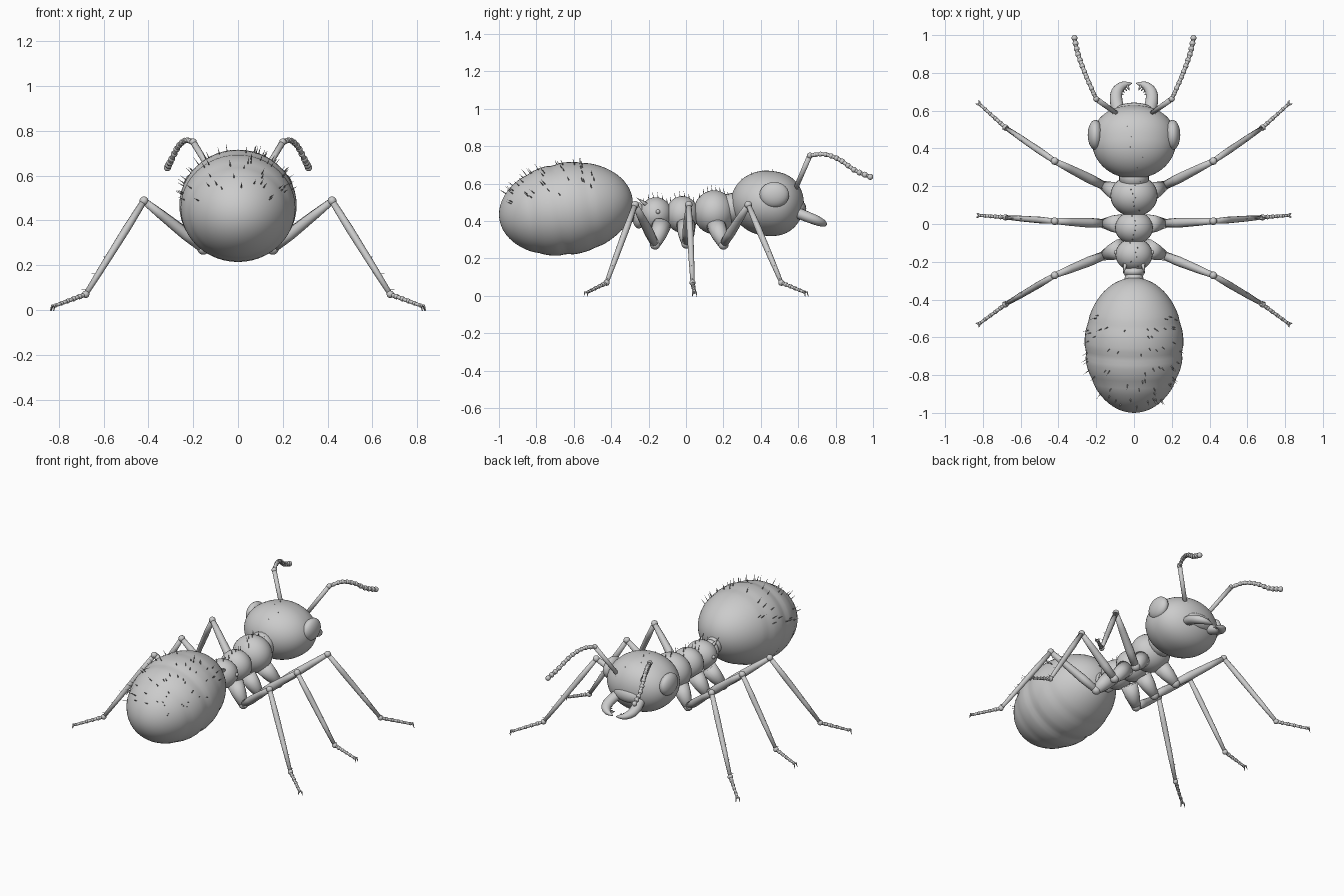
import bpy, bmesh, math, random
from mathutils import Vector, Matrix

if "Cube" in bpy.data.objects:
    bpy.data.objects.remove(bpy.data.objects["Cube"])

random.seed(4)
grey = bpy.data.materials.new("plain grey")
grey.diffuse_color = (0.6, 0.6, 0.6, 1)
grey.use_nodes = True
grey.node_tree.nodes["Principled BSDF"].inputs["Base Color"].default_value = grey.diffuse_color


def finish(bm, name):
    bmesh.ops.recalc_face_normals(bm, faces=bm.faces)
    me = bpy.data.meshes.new(name)
    bm.to_mesh(me)
    bm.free()
    for p in me.polygons:
        p.use_smooth = True
    me.materials.append(grey)
    ob = bpy.data.objects.new(name, me)
    bpy.context.collection.objects.link(ob)
    return ob


def ball(bm, c, r, tilt=0, seg=20):
    r = r if isinstance(r, tuple) else (r, r, r)
    m = Matrix.Translation(c) @ Matrix.Rotation(math.radians(tilt), 4, 'X') @ Matrix.Diagonal((*r, 1))
    bmesh.ops.create_uvsphere(bm, u_segments=seg, v_segments=max(6, seg // 2), radius=1, matrix=m)


def tube(bm, pts, radii, n=12, flat=1.0):
    """Round tapered tube through the points; flat scales its second axis."""
    pts = [Vector(p) for p in pts]
    rings = []
    for i, p in enumerate(pts):
        d = (pts[min(i + 1, len(pts) - 1)] - pts[max(i - 1, 0)]).normalized()
        ref = Vector((0, 0, 1)) if abs(d.z) < 0.95 else Vector((0, 1, 0))
        u = d.cross(ref).normalized()
        v = d.cross(u)
        rings.append([bm.verts.new(p + radii[i] * (math.cos(a) * u + flat * math.sin(a) * v))
                      for a in (2 * math.pi * k / n for k in range(n))])
    for a, b in zip(rings, rings[1:]):
        for k in range(n):
            bm.faces.new((a[k], a[(k + 1) % n], b[(k + 1) % n], b[k]))
    bm.faces.new(rings[0])
    bm.faces.new(rings[-1])


def lathe(name, c, half, tilt, prof, n=48, rows=48):
    """Egg shape along y; prof(t) gives the relative radius for t in -1..1."""
    bm = bmesh.new()
    m = Matrix.Translation(c) @ Matrix.Rotation(math.radians(tilt), 4, 'X')
    rings = []
    for i in range(1, rows):
        t = -math.cos(math.pi * i / rows)
        r = prof(t)
        rings.append([bm.verts.new(m @ Vector((half[0] * r * math.cos(a), half[1] * t, half[2] * r * math.sin(a))))
                      for a in (2 * math.pi * k / n for k in range(n))])
    for a, b in zip(rings, rings[1:]):
        for k in range(n):
            bm.faces.new((a[k], a[(k + 1) % n], b[(k + 1) % n], b[k]))
    for ring, t in ((rings[0], -1), (rings[-1], 1)):
        pole = bm.verts.new(m @ Vector((0, half[1] * t, 0)))
        for k in range(n):
            bm.faces.new((ring[k], ring[(k + 1) % n], pole))
    return finish(bm, name)


def path(pts, f):
    """Smooth point at fraction f along a list of points (Catmull-Rom)."""
    pts = [Vector(p) for p in pts]
    x = f * (len(pts) - 1)
    i = min(int(x), len(pts) - 2)
    t = x - i
    b, c = pts[i], pts[i + 1]
    a = pts[i - 1] if i else 2 * b - c
    d = pts[i + 2] if i + 2 < len(pts) else 2 * c - b
    return 0.5 * (2 * b + (c - a) * t + (2 * a - 5 * b + 4 * c - d) * t * t + (3 * b - a - 3 * c + d) * t ** 3)


# Gaster: large egg with shallow segment grooves
def gaster_profile(t):
    groove = sum(w * math.exp(-((t - g) / 0.07) ** 2) for g, w in ((-0.5, 0.02), (-0.1, 0.03), (0.35, 0.015)))
    return math.sqrt(1 - t * t) * (1.01 - groove)


GC, GH, GT = Vector((0, -0.642, 0.465)), (0.26, 0.36, 0.245), 9
lathe("gaster", GC, GH, GT, gaster_profile)

# Head: rounder at the back, blunt at the front
lathe("head", (0, 0.435, 0.495), (0.222, 0.195, 0.174), -6,
      lambda t: math.sqrt(1 - abs(t) ** (2.5 if t > 0 else 2)))
bm = bmesh.new()
ball(bm, (0, 0.6, 0.465), (0.1, 0.043, 0.05))
finish(bm, "clypeus")

# Thorax and waist
for name, c, r in (("pronotum", (0, 0.15, 0.447), (0.125, 0.11, 0.117)),
                   ("mesonotum", (0, -0.02, 0.435), (0.1, 0.088, 0.098)),
                   ("propodeum", (0, -0.162, 0.437), (0.098, 0.088, 0.09)),
                   ("petiole", (0, -0.253, 0.43), (0.058, 0.035, 0.07)),
                   ("postpetiole", (0, -0.29, 0.45), (0.05, 0.04, 0.055))):
    bm = bmesh.new()
    ball(bm, c, r, seg=32)
    finish(bm, name)
bm = bmesh.new()
tube(bm, [(0, 0.2, 0.46), (0, 0.3, 0.48)], [0.08, 0.08], 20)
finish(bm, "neck")

LEGS = {"front": [(0.07, 0.16, 0.38), (0.155, 0.2, 0.275), (0.42, 0.333, 0.487), (0.68, 0.51, 0.07), (0.815, 0.632, 0.02)],
        "middle": [(0.07, 0, 0.38), (0.155, 0.003, 0.28), (0.42, 0.015, 0.487), (0.68, 0.035, 0.07), (0.815, 0.045, 0.02)],
        "hind": [(0.07, -0.13, 0.38), (0.155, -0.165, 0.275), (0.42, -0.272, 0.487), (0.68, -0.425, 0.07), (0.815, -0.525, 0.02)]}
SCAPE = [(0.085, 0.58, 0.56), (0.2, 0.662, 0.75)]
FLAGELLUM = [(0.2, 0.662, 0.75), (0.235, 0.74, 0.757), (0.268, 0.82, 0.728), (0.298, 0.905, 0.67), (0.315, 0.985, 0.636)]
JAW = [(0.075, 0.58, 0.45), (0.094, 0.65, 0.422), (0.09, 0.7, 0.402), (0.06, 0.733, 0.387), (0.012, 0.745, 0.378)]

for s, side in ((1, "right"), (-1, "left")):
    def M(p):
        return Vector((s * p[0], p[1], p[2]))

    # Eye
    bm = bmesh.new()
    ball(bm, M((0.205, 0.472, 0.54)), (0.04, 0.079, 0.069), seg=28)
    finish(bm, side + "_eye")

    # Mandible with teeth on the inner edge
    bm = bmesh.new()
    fs = [i / 14 for i in range(15)]
    tube(bm, [M(path(JAW, f)) for f in fs], [0.031 * (1 - f ** 3) + 0.003 for f in fs], 14, 0.85)
    for f in (0.5, 0.62, 0.74, 0.86):
        p = path(JAW, f)
        q = p + (Vector((0, 0.66, 0.4)) - p).normalized() * 0.038
        tube(bm, [M(p), M(q)], [0.012, 0.001], 8)
    finish(bm, side + "_mandible")

    # Antenna: straight scape and beaded flagellum
    bm = bmesh.new()
    ball(bm, M(SCAPE[0]), 0.024)
    tube(bm, [M(p) for p in SCAPE], [0.013, 0.014])
    ball(bm, M(SCAPE[1]), 0.016)
    for i in range(12):
        f = i / 11
        ball(bm, M(path(FLAGELLUM, f)), 0.0125 + 0.004 * f, seg=14)
    fs = [i / 20 for i in range(21)]
    tube(bm, [M(path(FLAGELLUM, f)) for f in fs], [0.0105] * 21, 10)
    finish(bm, side + "_antenna")

    # Spine and spiracle on the propodeum
    bm = bmesh.new()
    tube(bm, [M((0.045, -0.2, 0.48)), M((0.055, -0.265, 0.525))], [0.014, 0.001], 8)
    ball(bm, M((0.095, -0.15, 0.45)), 0.012, seg=12)
    finish(bm, side + "_propodeum_spine")

    # Legs
    for name, pts in LEGS.items():
        hip, troch, knee, ankle, toe = (M(p) for p in pts)
        bm = bmesh.new()
        tube(bm, [hip, hip.lerp(troch, 0.5), troch], [0.052, 0.044, 0.028], 16)
        ball(bm, troch, 0.028)
        tube(bm, [troch.lerp(knee, f) for f in (0, 0.3, 0.7, 1)], [0.022, 0.026, 0.021, 0.015])
        ball(bm, knee, 0.02)
        tube(bm, [knee.lerp(ankle, f) for f in (0, 0.3, 0.7, 1)], [0.014, 0.0175, 0.015, 0.011])
        ball(bm, ankle, 0.0165)
        # Tibia bristles and spur
        for f in (0.6, 0.78, 0.95):
            p = knee.lerp(ankle, f)
            tube(bm, [p, p + Vector((s * 0.02, 0, -0.018)) + Vector((s * 0.012, 0, 0.018))], [0.003, 0.0005], 5)
        # Tarsus beads and two claws
        for i in range(5):
            a, b = ankle.lerp(toe, i / 5), ankle.lerp(toe, (i + 1) / 5)
            tube(bm, [a, b], [0.008, 0.011 - 0.0008 * i], 10)
            ball(bm, b, 0.0125 - 0.0008 * i, seg=12)
        d = (toe - ankle).normalized()
        w = d.cross(Vector((0, 0, 1))).normalized()
        for k in (-1, 1):
            tube(bm, [toe, toe + d * 0.014 + w * k * 0.009 + Vector((0, 0, 0.004)),
                      toe + d * 0.021 + w * k * 0.012 - Vector((0, 0, 0.018))], [0.006, 0.005, 0.001], 6)
        finish(bm, f"{side}_{name}_leg")


# Bristles
def hair(bm, p, d, length, r):
    d = d.normalized()
    tube(bm, [p - d * 0.008, p + d * length], [r, 0.0004], 5)


bm = bmesh.new()
rot = Matrix.Rotation(math.radians(GT), 3, 'X')
for i in range(64):
    t = random.uniform(-0.85, 0.5)
    a = math.radians(90 + random.choice((-1, 1)) * random.uniform(5, 78))
    r = gaster_profile(t)
    n = Vector((r * math.cos(a) / GH[0], t / GH[1], r * math.sin(a) / GH[2])).normalized()
    p = Vector((GH[0] * r * math.cos(a), GH[1] * t, GH[2] * r * math.sin(a)))
    hair(bm, GC + rot @ p, rot @ (n + Vector((0, -0.35, 0.25))), random.uniform(0.025, 0.045), 0.0035)
finish(bm, "gaster_bristles")

bm = bmesh.new()
for c, r, cnt in (((0, 0.15, 0.447), (0.125, 0.11, 0.117), 8), ((0, -0.02, 0.435), (0.1, 0.088, 0.098), 6),
                  ((0, -0.162, 0.437), (0.098, 0.088, 0.09), 6), ((0, 0.435, 0.495), (0.222, 0.195, 0.174), 6)):
    for i in range(cnt):
        y = -0.7 + 1.4 * i / (cnt - 1)
        x = random.uniform(-0.25, 0.25)
        z = math.sqrt(1 - x * x - y * y)
        p = Vector(c) + Vector((x * r[0], y * r[1], z * r[2]))
        hair(bm, p, Vector((x * 0.5, -0.15, 1)), 0.03 if r[0] < 0.2 else 0.012, 0.003)
finish(bm, "body_bristles")
